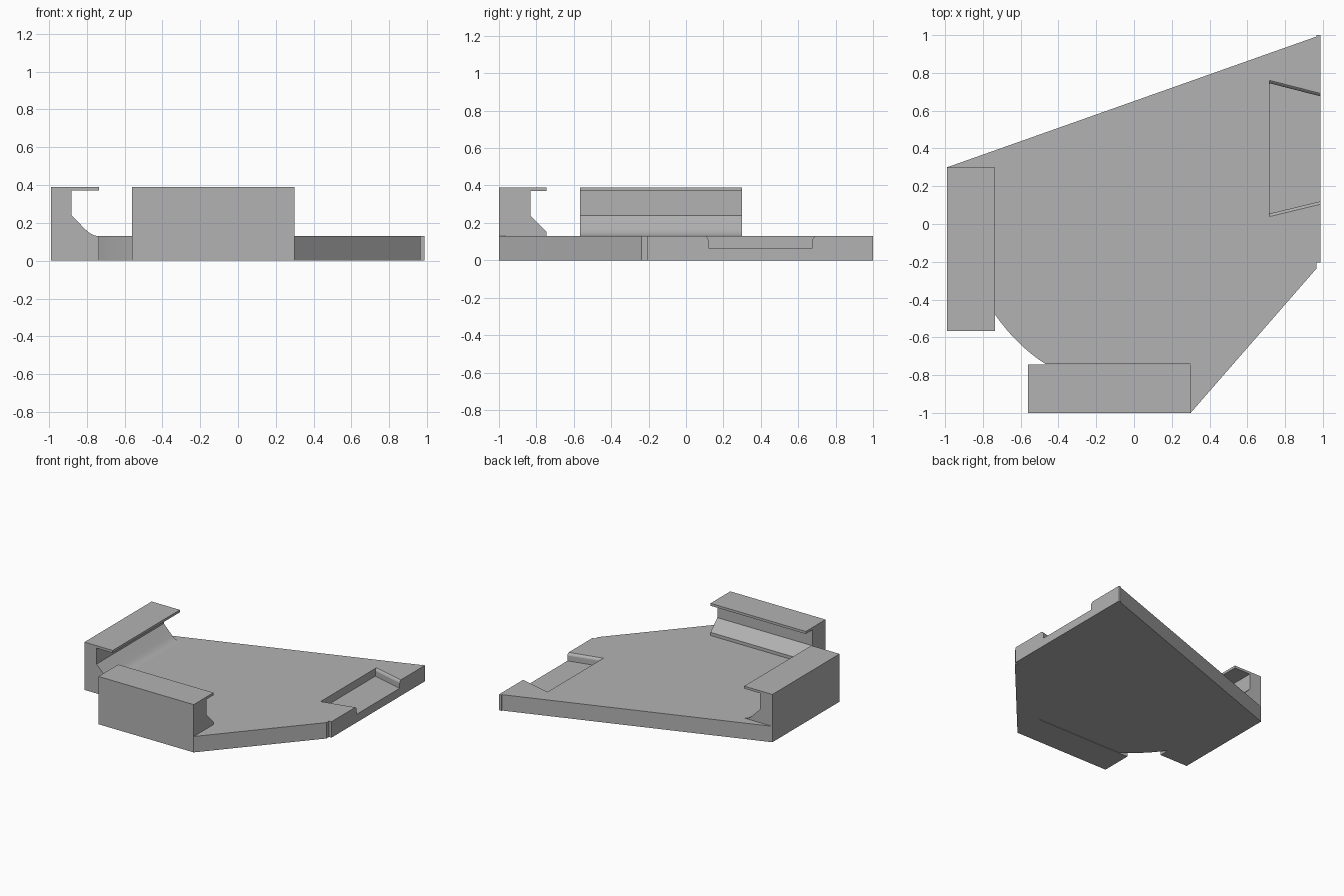
import bpy, bmesh
from mathutils import Vector

cube = bpy.data.objects.get("Cube")
if cube:
    bpy.data.objects.remove(cube, do_unlink=True)

GREY = (0.45, 0.45, 0.45, 1)
mat = bpy.data.materials.new("plain grey")
mat.use_nodes = True
mat.diffuse_color = GREY
mat.node_tree.nodes["Principled BSDF"].inputs["Base Color"].default_value = GREY

PLATE_TOP = 0.13
CLIP_TOP = 0.39


def loft(name, rings):
    """Closed solid from matching rings of points."""
    bm = bmesh.new()
    loops = [[bm.verts.new(p) for p in ring] for ring in rings]
    n = len(loops[0])
    for a, b in zip(loops, loops[1:]):
        for i in range(n):
            j = (i + 1) % n
            bm.faces.new((a[i], a[j], b[j], b[i]))
    bm.faces.new(loops[0][::-1])
    bm.faces.new(loops[-1])
    bmesh.ops.recalc_face_normals(bm, faces=bm.faces)
    mesh = bpy.data.meshes.new(name)
    bm.to_mesh(mesh)
    bm.free()
    mesh.materials.append(mat)
    obj = bpy.data.objects.new(name, mesh)
    bpy.context.collection.objects.link(obj)
    return obj


def bezier(a, b, c, steps):
    """Points along a quadratic curve."""
    a, b, c = Vector(a), Vector(b), Vector(c)
    return [tuple(a * (1 - t) ** 2 + b * 2 * t * (1 - t) + c * t * t)
            for t in (i / steps for i in range(steps + 1))]


# Base plate, with its curved corner between the two clips
outline = [(-0.99, 0.3), (-0.735, 0.3)]
outline += bezier((-0.735, -0.48), (-0.62, -0.645), (-0.47, -0.74), 12)
outline += [(0.3, -0.74), (0.3, -1), (0.965, -0.237), (0.965, -0.205),
            (0.987, -0.205), (0.987, 1), (0.965, 1), (0.965, 0.992)]
plate = loft("base_plate", [[(x, y, z) for x, y in outline] for z in (0, PLATE_TOP)])

# Dovetail pocket in the left edge, flared at its sloping sides
rings = []
for z, flare in ((0.067, 0), (0.11, 0), (0.118, 0.003), (0.126, 0.01), (0.135, 0.022)):
    rings.append([(0.718, 0.055 - flare, z), (1.05, 0.135 - flare, z),
                  (1.05, 0.66 + flare, z), (0.718, 0.745 + flare, z)])
cutter = loft("pocket_cutter", rings)
cutter.hide_render = True
cutter.hide_viewport = True
cut = plate.modifiers.new("pocket", 'BOOLEAN')
cut.operation = 'DIFFERENCE'
cut.solver = 'EXACT'
cut.object = cutter


def clip_profile(wall, foot):
    """Hooked section: distance in from the outer face, and height."""
    return [(0, 0), (0.255, 0)] + foot + [(wall, 0.24), (wall, 0.37),
                                          (0.255, 0.37), (0.255, CLIP_TOP), (0, CLIP_TOP)]


# Right clip: its foot sweeps smoothly into the plate
sweep = bezier((0.255, PLATE_TOP), (0.218, PLATE_TOP), (0.18, 0.168), 6)
side = clip_profile(0.11, sweep)
right_clip = loft("right_clip", [[(-0.99 + d, y, z) for d, z in side] for y in (-0.567, 0.3)])

# Front clip: deeper wall and a cut-off sloping foot
front = clip_profile(0.168, [(0.255, 0.153)])
front_clip = loft("front_clip", [[(x, -1 + d, z) for d, z in front] for x in (-0.56, 0.3)])

# Smooth the curved surfaces, keep the corners sharp
bpy.ops.object.select_all(action='DESELECT')
for obj in (plate, right_clip, front_clip):
    obj.select_set(True)
bpy.context.view_layer.objects.active = plate
bpy.ops.object.shade_smooth_by_angle(angle=0.4)
